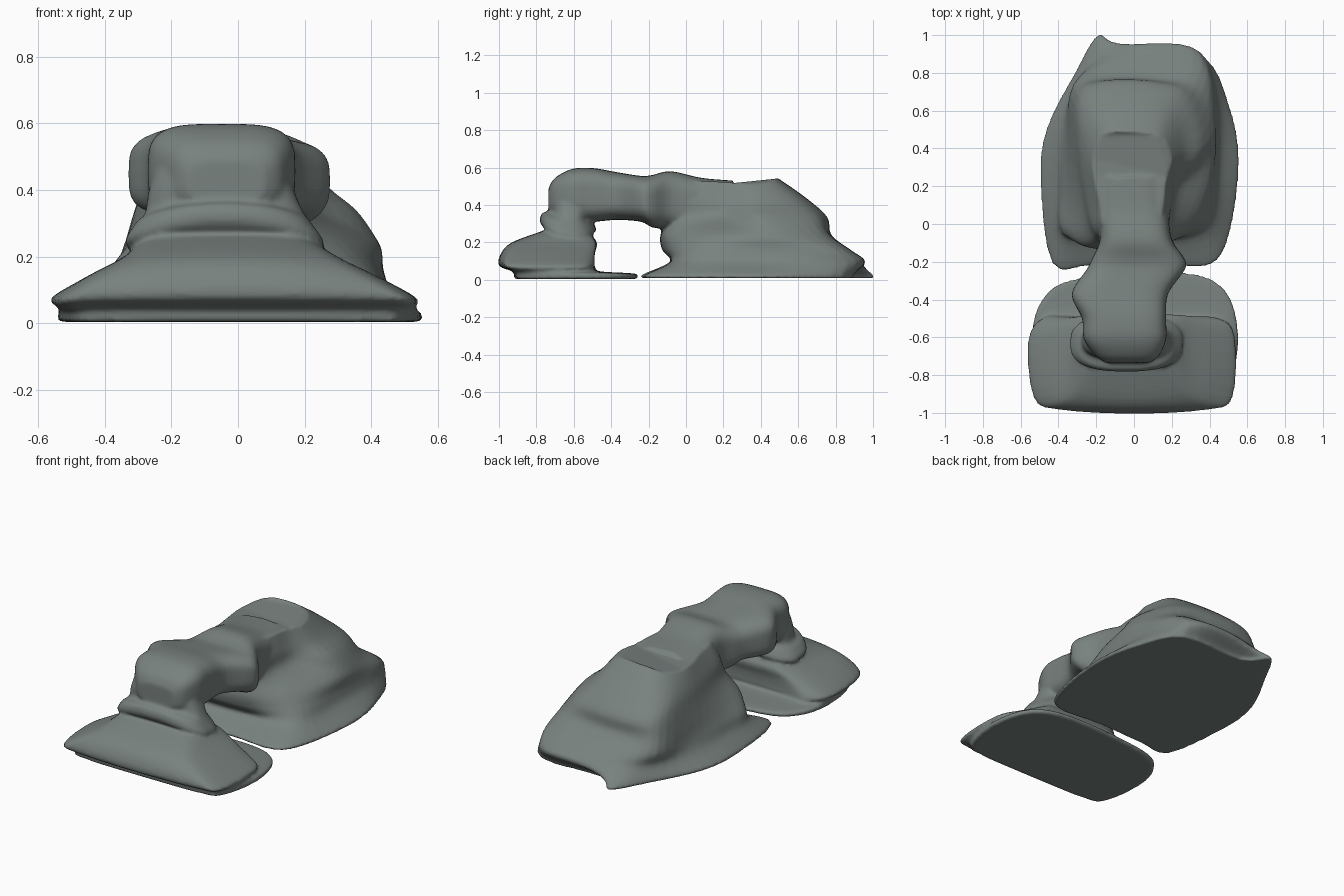
import bpy, bmesh, math
from mathutils import Vector

if "Cube" in bpy.data.objects:
    bpy.data.objects.remove(bpy.data.objects["Cube"])

stone = bpy.data.materials.new("grey_green_stone")
stone.diffuse_color = (0.19, 0.222, 0.213, 1)
stone.use_nodes = True
stone.node_tree.nodes["Principled BSDF"].inputs["Base Color"].default_value = stone.diffuse_color

bm = bmesh.new()


def spline(p0, p1, p2, p3, t):
    return 0.5 * (2 * p1 + (p2 - p0) * t + (2 * p0 - 5 * p1 + 4 * p2 - p3) * t * t
                  + (3 * p1 - p0 - 3 * p2 + p3) * t ** 3)


def refine(points, closed, steps):
    """Catmull-Rom curve through the points."""
    n, out = len(points), []
    get = (lambda i: points[i % n]) if closed else (lambda i: points[max(0, min(n - 1, i))])
    for i in range(n if closed else n - 1):
        for s in range(steps):
            out.append(spline(get(i - 1), get(i), get(i + 1), get(i + 2), s / steps))
    if not closed:
        out.append(points[-1])
    return out


def loft(rings, ring_steps=4, level_steps=4):
    """Closed smooth skin through a stack of rings."""
    rings = [refine(r, True, ring_steps) for r in rings]
    columns = [refine(list(c), False, level_steps) for c in zip(*rings)]
    rows = [[bm.verts.new(p) for p in r] for r in zip(*columns)]
    n = len(rows[0])
    faces = [bm.faces.new(rows[0][::-1]), bm.faces.new(rows[-1])]
    for a, b in zip(rows, rows[1:]):
        for i in range(n):
            j = (i + 1) % n
            faces.append(bm.faces.new((a[i], a[j], b[j], b[i])))
    bmesh.ops.recalc_face_normals(bm, faces=faces)


def outline(z, pts, dome=0.0):
    return [Vector((x, y, z - dome * x * x)) for x, y in pts]


def box_ring(u0, u1, v0, v1, power=0.5, n=24):
    """Rounded rectangle as (u, v) pairs."""
    out = []
    for i in range(n):
        a = 2 * math.pi * (i + 0.5) / n
        c, s = math.cos(a), math.sin(a)
        out.append(((u0 + u1) / 2 + (u1 - u0) / 2 * math.copysign(abs(c) ** power, c),
                    (v0 + v1) / 2 + (v1 - v0) / 2 * math.copysign(abs(s) ** power, s)))
    return out


# large rear mound with a flared foot and a hollow on its right flank
foot = [(-.43, -.2), (-.22, -.21), (.1, -.2), (.39, -.21), (.5, -.05), (.55, .33), (.5, .63),
        (.36, .88), (-.05, .89), (-.18, 1.0), (-.31, .8), (-.46, .5), (-.49, .22)]
low = [(-.39, -.06), (-.2, -.08), (.1, -.08), (.32, -.07), (.43, .02), (.46, .3), (.45, .65),
       (.35, .91), (.12, .96), (-.15, .91), (-.3, .75), (-.39, .5), (-.41, .2)]
waist = [(-.37, -.05), (-.2, -.12), (.08, -.12), (.27, -.06), (.39, .05), (.43, .3), (.43, .62),
         (.36, .84), (.12, .88), (-.15, .85), (-.32, .74), (-.36, .48), (-.38, .15)]
middle = [(-.31, -.07), (-.2, -.13), (.08, -.13), (.2, -.08), (.32, .05), (.4, .26), (.42, .5),
          (.32, .73), (.12, .77), (-.15, .77), (-.31, .71), (-.34, .45), (-.33, .12)]
brow = [(-.23, -.05), (-.16, -.09), (.08, -.09), (.17, -.05), (.21, .08), (.25, .22), (.36, .4),
        (.28, .66), (.12, .74), (-.15, .75), (-.29, .67), (-.31, .42), (-.27, .1)]
high = [(-.21, -.03), (-.15, -.06), (.08, -.06), (.17, -.03), (.19, .08), (.21, .22), (.27, .38),
        (.22, .56), (.1, .63), (-.13, .64), (-.26, .58), (-.28, .38), (-.24, .1)]
crest = [(-.17, 0), (-.12, -.02), (.08, -.02), (.14, .02), (.16, .12), (.17, .23), (.2, .34),
         (.16, .45), (.08, .48), (-.1, .49), (-.19, .45), (-.22, .3), (-.18, .1)]
loft([outline(0.008, foot), outline(0.028, foot), outline(0.095, low), outline(0.16, waist),
      outline(0.24, middle), outline(0.335, brow), outline(0.44, high, 0.4),
      outline(0.55, crest, 1.0)])

# front slab: thin foot, groove, overhanging ledge, sloping shoulders
slab_foot = [(-.5, -.86), (-.38, -.91), (0, -.92), (.38, -.91), (.5, -.86), (.55, -.6),
             (.48, -.36), (.25, -.27), (-.3, -.3), (-.48, -.4), (-.54, -.6)]
groove = [(-.52, -.88), (-.38, -.92), (0, -.93), (.38, -.92), (.51, -.87), (.52, -.6),
          (.45, -.5), (.25, -.48), (-.3, -.47), (-.45, -.48), (-.53, -.6)]
ledge = [(-.53, -.92), (-.4, -.98), (0, -1), (.4, -.98), (.52, -.92), (.53, -.6),
         (.45, -.5), (.25, -.49), (-.3, -.49), (-.48, -.5), (-.56, -.62)]
shoulder = [(-.44, -.91), (-.33, -.97), (0, -.99), (.3, -.97), (.41, -.9), (.41, -.62),
            (.35, -.5), (.2, -.49), (-.25, -.49), (-.4, -.52), (-.45, -.65)]
slope = [(-.33, -.85), (-.25, -.91), (0, -.93), (.2, -.91), (.29, -.85), (.29, -.62),
         (.25, -.5), (.15, -.48), (-.2, -.48), (-.3, -.52), (-.34, -.65)]
top = [(-.26, -.72), (-.18, -.76), (0, -.77), (.12, -.76), (.19, -.72), (.21, -.62),
       (.18, -.55), (.1, -.53), (-.18, -.53), (-.25, -.56), (-.28, -.63)]
loft([outline(0.004, slab_foot), outline(0.032, slab_foot), outline(0.046, groove),
      outline(0.075, ledge), outline(0.14, shoulder), outline(0.2, slope), outline(0.26, top)])

# neck with a tilted collar: z, x range, y range
neck = [(.2, -.25, .18, -.72, -.54), (.25, -.28, .21, -.75, -.53), (.285, -.34, .26, -.78, -.48),
        (.335, -.31, .22, -.77, -.5), (.36, -.28, .2, -.72, -.52), (.42, -.27, .17, -.72, -.5),
        (.5, -.25, .15, -.71, -.45)]
loft([[Vector((x, y, z - 0.15 * (y + 0.63) - 0.55 * (x + 0.04) ** 2))
       for x, y in box_ring(*r, 0.75)] for z, *r in neck], 2)

# winding bridge running back into the mound: y, x range, z range, squareness
bridge = [(-.735, -.15, .08, .36, .49, .6), (-.7, -.2, .13, .34, .545, .55),
          (-.61, -.265, .17, .32, .592, .55), (-.5, -.275, .17, .31, .597, .55),
          (-.37, -.33, .18, .32, .575, .55), (-.24, -.25, .27, .31, .555, .6),
          (-.18, -.22, .265, .28, .56, .6), (-.08, -.18, .2, .27, .58, .6),
          (.08, -.19, .18, .25, .545, .6), (.25, -.18, .16, .3, .53, .6)]
loft([[Vector((x, y, z)) for x, z in box_ring(*r)] for y, *r in bridge], 2)

mesh = bpy.data.meshes.new("rock_arch")
bm.to_mesh(mesh)
bm.free()
mesh.materials.append(stone)
rock = bpy.data.objects.new("rock_arch", mesh)
bpy.context.collection.objects.link(rock)

# fuse the masses into one weathered rock
fuse = rock.modifiers.new("fuse", 'REMESH')
fuse.mode = 'VOXEL'
fuse.voxel_size = 0.01
fuse.use_smooth_shade = True
wear = rock.modifiers.new("wear", 'SMOOTH')
wear.factor = 0.5
wear.iterations = 4
